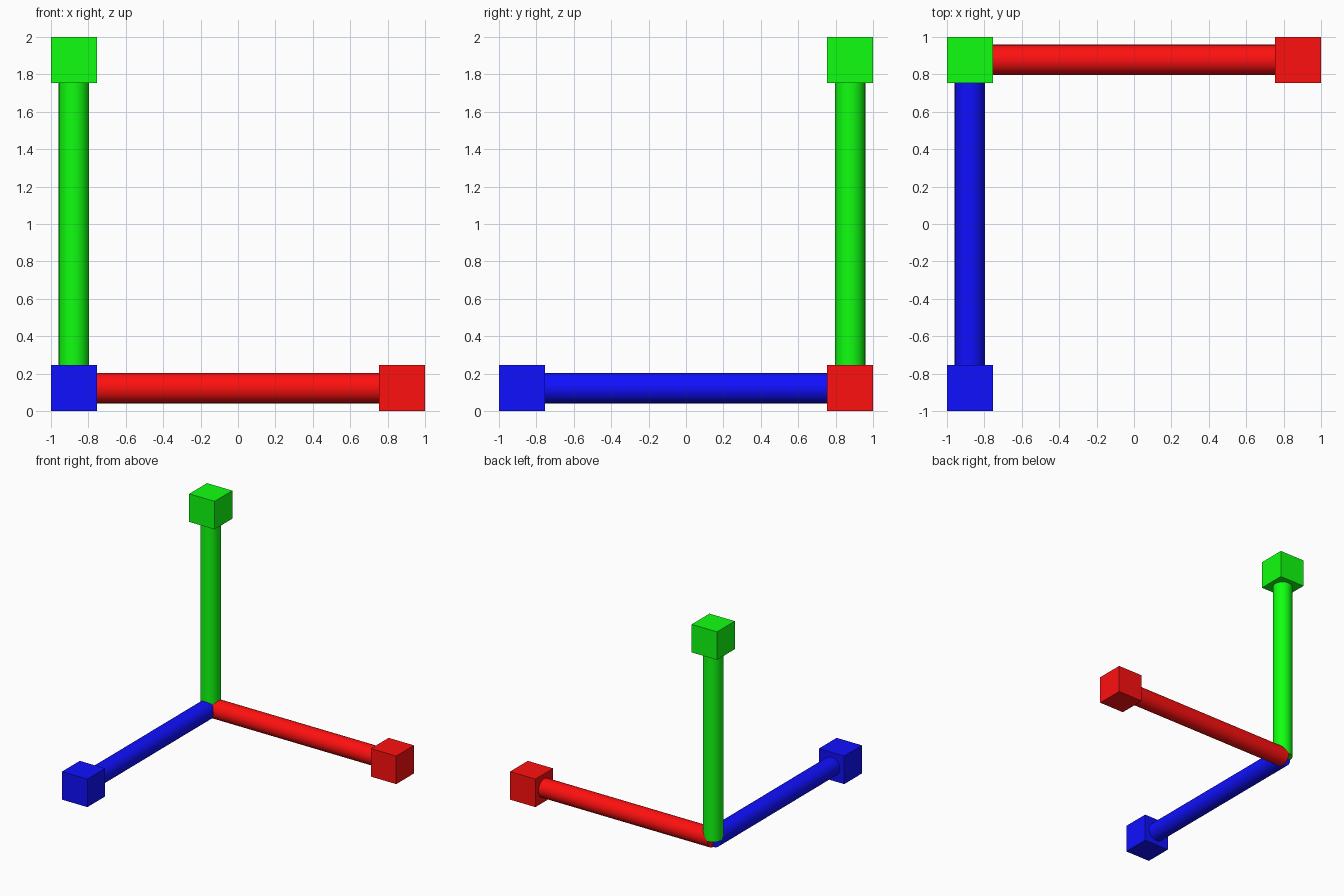
import bpy
import math
from mathutils import Vector

if "Cube" in bpy.data.objects:
    bpy.data.objects.remove(bpy.data.objects["Cube"])

CUBE = 0.245                      # end cube size
RADIUS = 0.081                    # rod radius
C = 1 - CUBE / 2
ORIGIN = Vector((-C, C, CUBE / 2))
LENGTH = 2 - CUBE                 # corner to cube centre
LOW = 0.005                       # faint tint in the other channels


def add_axis(name, direction, colour):
    d = Vector(direction)
    mat = bpy.data.materials.new(name + "_paint")
    mat.diffuse_color = (*colour, 1)
    mat.use_nodes = True
    mat.node_tree.nodes["Principled BSDF"].inputs["Base Color"].default_value = mat.diffuse_color

    # Rod from the shared corner to just inside the cube's inner face
    rod_len = LENGTH - CUBE / 2 + 0.01
    bpy.ops.mesh.primitive_cylinder_add(
        vertices=32, radius=RADIUS, depth=rod_len,
        location=ORIGIN + d * rod_len / 2,
        rotation=d.to_track_quat('Z', 'Y').to_euler())
    rod = bpy.context.object
    rod.name = name + "_rod"
    bpy.ops.object.shade_smooth_by_angle(angle=math.radians(40))
    rod.data.materials.append(mat)

    # Cube on the end of the rod
    bpy.ops.mesh.primitive_cube_add(size=CUBE, location=ORIGIN + d * LENGTH)
    cube = bpy.context.object
    cube.name = name + "_end_cube"
    cube.data.materials.append(mat)


add_axis("red_axis", (1, 0, 0), (1, LOW, LOW))
add_axis("green_axis", (0, 0, 1), (LOW, 1, LOW))
add_axis("blue_axis", (0, -1, 0), (LOW, LOW, 1))
